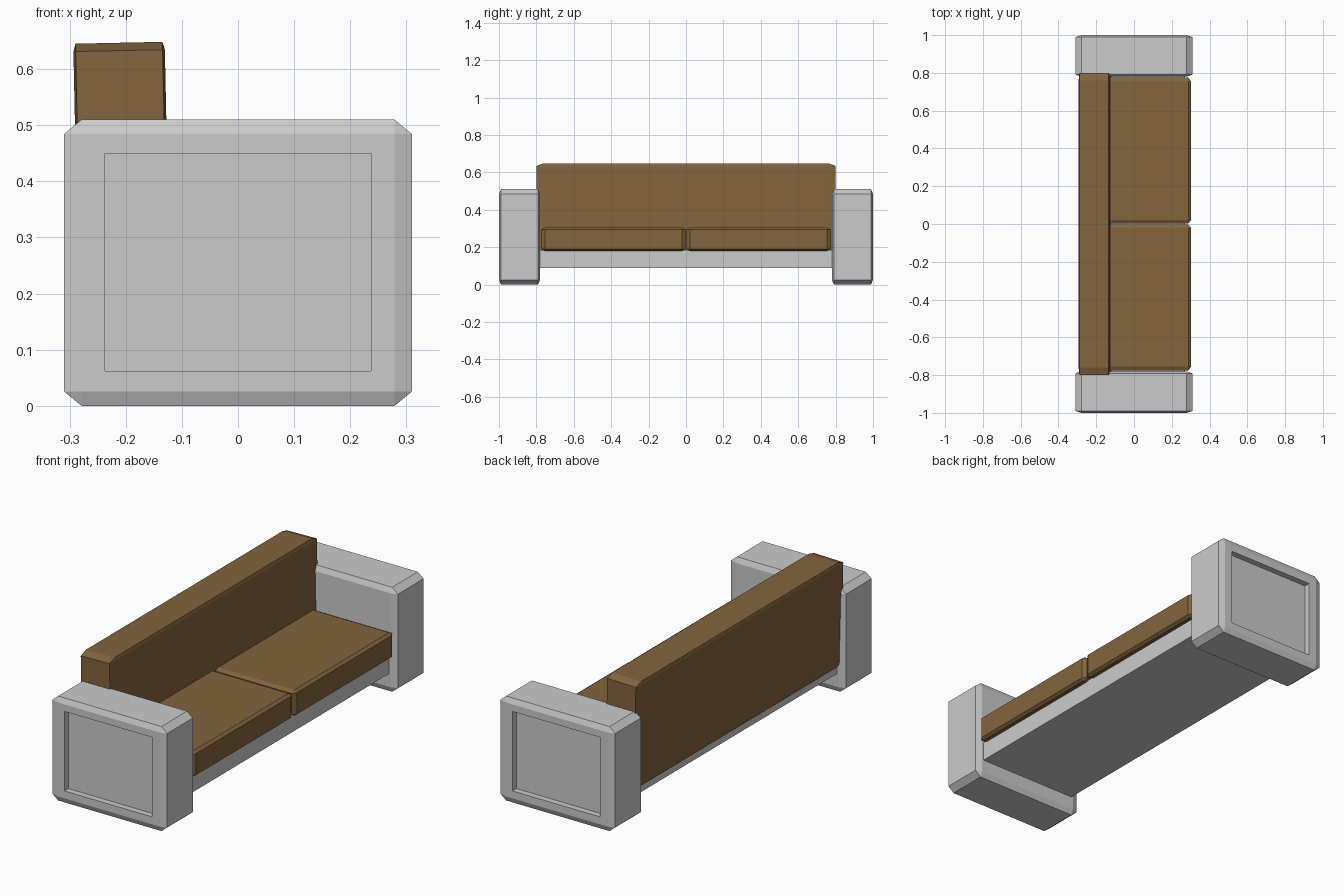
import bpy, bmesh, math
from mathutils import Vector, Matrix

if "Cube" in bpy.data.objects:
    bpy.data.objects.remove(bpy.data.objects["Cube"])

brown = bpy.data.materials.new("brown_fabric")
brown.diffuse_color = (0.225, 0.128, 0.047, 1)
brown.use_nodes = True
brown.node_tree.nodes["Principled BSDF"].inputs["Base Color"].default_value = brown.diffuse_color


def block(lo, hi, bevel):
    """Chamfered box between two corners, with its own chamfer size per axis."""
    lo, hi, bevel = Vector(lo), Vector(hi), Vector(bevel)
    size, mid = hi - lo, (hi + lo) / 2
    bm = bmesh.new()
    bmesh.ops.create_cube(bm, size=1)
    bmesh.ops.scale(bm, vec=[s / b for s, b in zip(size, bevel)], verts=bm.verts)
    bmesh.ops.bevel(bm, geom=bm.edges[:], offset=1, segments=1,
                    profile=0.5, affect='EDGES')
    bmesh.ops.scale(bm, vec=bevel, verts=bm.verts)
    bmesh.ops.translate(bm, vec=mid, verts=bm.verts)
    bm.normal_update()
    return bm


def finish(name, bm, material=None, mirror=False):
    bmesh.ops.recalc_face_normals(bm, faces=bm.faces[:])
    mesh = bpy.data.meshes.new(name)
    bm.to_mesh(mesh)
    bm.free()
    ob = bpy.data.objects.new(name, mesh)
    bpy.context.collection.objects.link(ob)
    if material:
        mesh.materials.append(material)
    if mirror:
        mod = ob.modifiers.new("mirror", 'MIRROR')
        mod.use_axis = (False, True, False)
        mod.use_mirror_merge = False
    return ob


# Armrests with a recessed panel on the outer face
bm = block((-0.31, -1.0, 0), (0.31, -0.78, 0.51), (0.031, 0.011, 0.0255))
outer = min(bm.faces, key=lambda f: f.calc_center_median().y)
bmesh.ops.inset_individual(bm, faces=[outer], thickness=0.05)
for v in outer.verts:
    v.co.x = math.copysign(0.237, v.co.x)
    v.co.z = 0.45 if v.co.z > 0.255 else 0.062
panel = bmesh.ops.extrude_discrete_faces(bm, faces=[outer])["faces"][0]
for v in panel.verts:
    v.co.y += 0.03
finish("armrests", bm, mirror=True)

# Base frame between the armrests
bm = bmesh.new()
bmesh.ops.create_cube(bm, size=1)
bmesh.ops.scale(bm, vec=(0.54, 1.58, 0.095), verts=bm.verts)
bmesh.ops.translate(bm, vec=(0, 0, 0.1375), verts=bm.verts)
finish("base_frame", bm)

# Two seat cushions
bm = block((-0.25, -0.775, 0.18), (0.302, -0.002, 0.305), (0.014, 0.02, 0.01))
finish("seat_cushions", bm, brown, mirror=True)

# Backrest, leaning back very slightly
bm = block((-0.292, -0.80, 0.13), (-0.129, 0.80, 0.647), (0.004, 0.04, 0.014))
bmesh.ops.rotate(bm, cent=(-0.21, 0, 0.57), verts=bm.verts,
                 matrix=Matrix.Rotation(math.radians(-1.2), 3, 'Y'))
finish("backrest", bm, brown)
